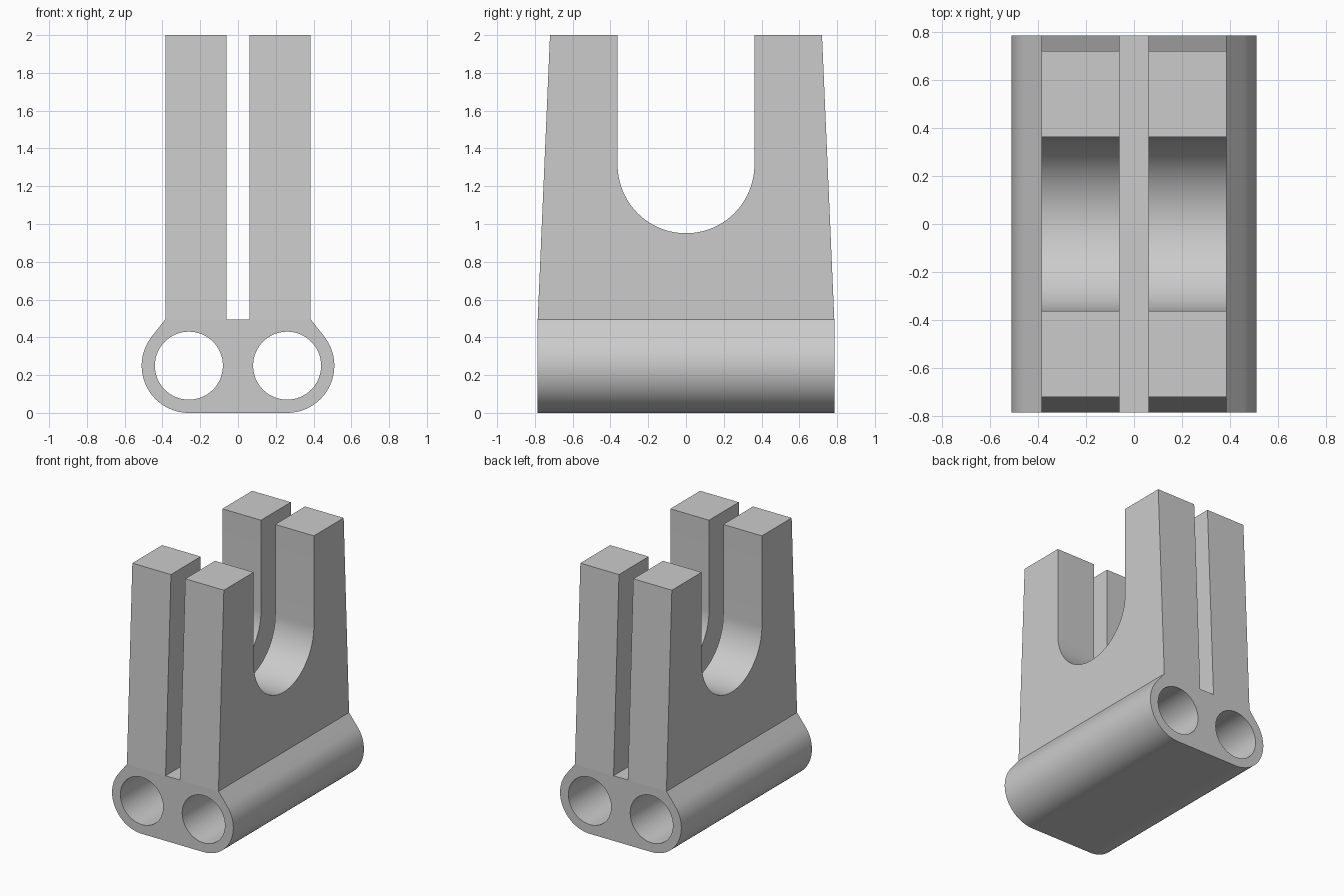
import bpy, bmesh, math
from mathutils import Vector

if "Cube" in bpy.data.objects:
    bpy.data.objects.remove(bpy.data.objects["Cube"])

BORE_X, BORE_Z = 0.26, 0.25      # bore centre
SHELL_R, BORE_R = 0.25, 0.18
BASE_TOP, HALF_LEN = 0.495, 0.785
PLATE_IN, PLATE_OUT = 0.06, 0.385

grey = bpy.data.materials.new("plain_grey")
grey.use_nodes = True
colour = (0.6, 0.6, 0.6, 1)
grey.diffuse_color = colour
grey.node_tree.nodes["Principled BSDF"].inputs["Base Color"].default_value = colour


def arc(cx, cz, r, start, end, steps):
    """Points along an arc, angles in degrees."""
    angles = [math.radians(start + (end - start) * i / steps) for i in range(steps + 1)]
    return [(cx + r * math.cos(a), cz + r * math.sin(a)) for a in angles]


def extrude_profile(name, loops, place, direction):
    """Fill an outline with optional holes and extrude it into a solid."""
    bm = bmesh.new()
    for loop in loops:
        verts = [bm.verts.new(place(*p)) for p in loop]
        for a, b in zip(verts, verts[1:] + verts[:1]):
            bm.edges.new((a, b))
    bmesh.ops.triangle_fill(bm, use_beauty=True, edges=bm.edges[:])
    result = bmesh.ops.extrude_face_region(bm, geom=bm.faces[:], use_keep_orig=True)
    moved = [g for g in result["geom"] if isinstance(g, bmesh.types.BMVert)]
    bmesh.ops.translate(bm, verts=moved, vec=Vector(direction))
    bmesh.ops.recalc_face_normals(bm, faces=bm.faces[:])
    mesh = bpy.data.meshes.new(name)
    bm.to_mesh(mesh)
    bm.free()
    mesh.materials.append(grey)
    obj = bpy.data.objects.new(name, mesh)
    bpy.context.collection.objects.link(obj)
    bpy.ops.object.select_all(action="DESELECT")
    obj.select_set(True)
    bpy.context.view_layer.objects.active = obj
    bpy.ops.object.shade_smooth_by_angle(angle=math.radians(30))
    return obj


# Base: rounded shell whose sides run tangent up to the plates, with two bores
dx, dz = PLATE_OUT - BORE_X, BASE_TOP - BORE_Z
tangent = math.degrees(math.atan2(dz, dx) - math.acos(SHELL_R / math.hypot(dx, dz)))
right_half = arc(BORE_X, BORE_Z, SHELL_R, -90, tangent, 32) + [(PLATE_OUT, BASE_TOP)]
outline = right_half + [(-x, z) for x, z in reversed(right_half)]
bores = [arc(s * BORE_X, BORE_Z, BORE_R, 0, 360, 64)[:-1] for s in (1, -1)]
extrude_profile("twin_bore_base", [outline] + bores,
                lambda x, z: (x, -HALF_LEN, z), (0, 2 * HALF_LEN, 0))

# Fork plates: tapered uprights with a round-bottomed notch
notch = arc(0, 1.313, 0.362, 180, 360, 48)
fork = ([(-HALF_LEN, BASE_TOP), (-0.72, 2), (-0.362, 2)] + notch
        + [(0.362, 2), (0.72, 2), (HALF_LEN, BASE_TOP)])
for name, x0 in (("left_fork_plate", PLATE_IN), ("right_fork_plate", -PLATE_OUT)):
    extrude_profile(name, [fork], lambda y, z, x=x0: (x, y, z),
                    (PLATE_OUT - PLATE_IN, 0, 0))
